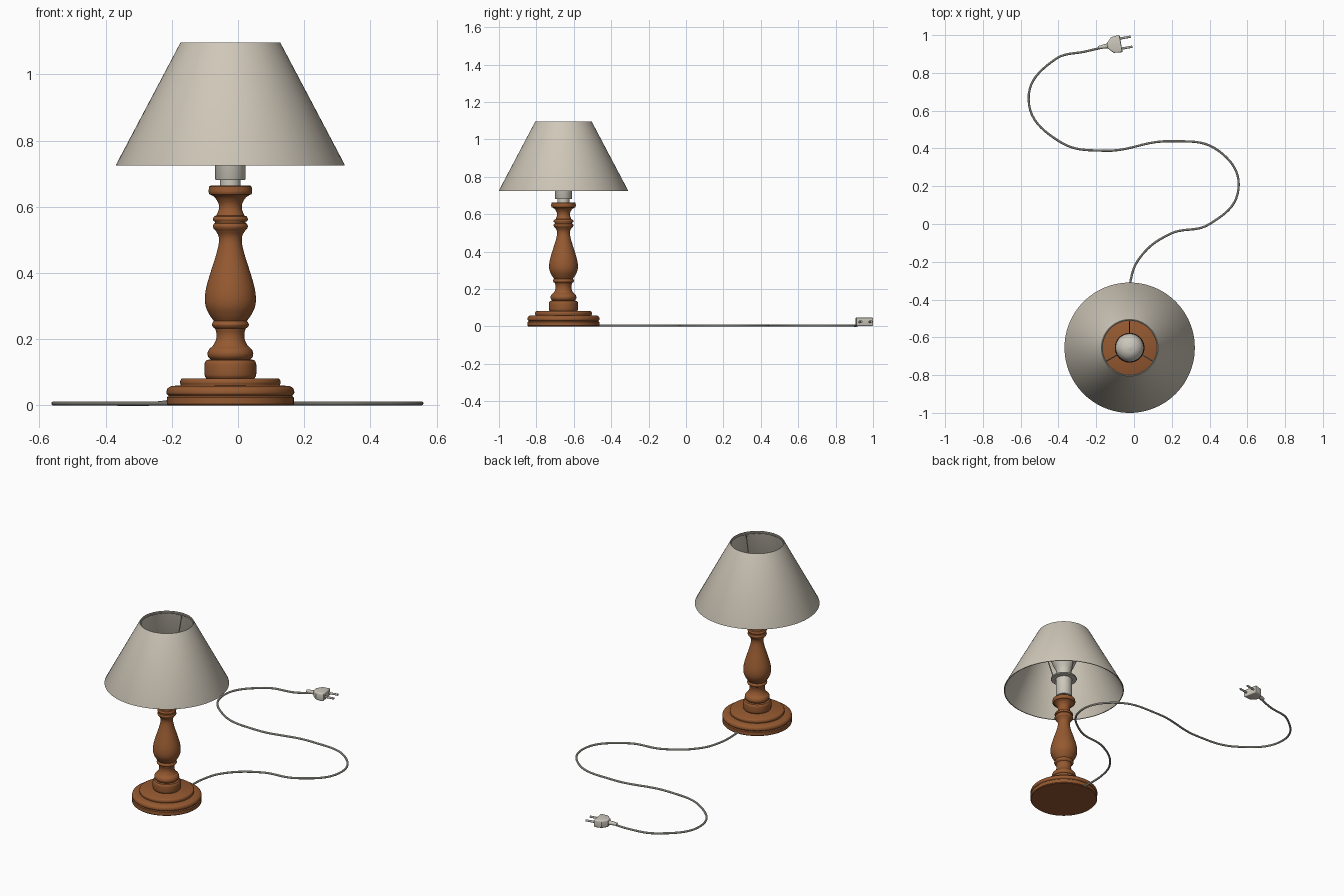
import bpy, bmesh, math
from mathutils import Vector, Matrix

cube = bpy.data.objects.get("Cube")
if cube:
    bpy.data.objects.remove(cube, do_unlink=True)

LAMP = Vector((-0.023, -0.655, 0))


def material(name, rgb):
    m = bpy.data.materials.new(name)
    m.use_nodes = True
    m.diffuse_color = (*rgb, 1)
    m.node_tree.nodes["Principled BSDF"].inputs["Base Color"].default_value = (*rgb, 1)
    return m


WOOD = material("warm wood", (0.30, 0.10, 0.03))
FABRIC = material("cream fabric", (0.62, 0.57, 0.48))
WHITE = material("off white plastic", (0.60, 0.57, 0.50))
METAL = material("grey metal", (0.45, 0.43, 0.39))


def finish(ob, mat, angle=35):
    """Give an object its colour and smooth shading with sharp edges kept."""
    ob.data.materials.append(mat)
    bpy.ops.object.select_all(action='DESELECT')
    bpy.context.view_layer.objects.active = ob
    ob.select_set(True)
    if ob.type == 'CURVE':
        bpy.ops.object.convert(target='MESH')
    bpy.ops.object.shade_smooth_by_angle(angle=math.radians(angle))
    return ob


def link(name, data):
    ob = bpy.data.objects.new(name, data)
    bpy.context.collection.objects.link(ob)
    return ob


def mesh_object(name, bm):
    bmesh.ops.recalc_face_normals(bm, faces=bm.faces)
    me = bpy.data.meshes.new(name)
    bm.to_mesh(me)
    bm.free()
    return link(name, me)


def rounded(pts, steps=5):
    """Smooth a run of profile points with a spline through them."""
    p = [Vector(q) for q in pts]
    p = [2 * p[0] - p[1]] + p + [2 * p[-1] - p[-2]]
    out = []
    for a, b, c, d in zip(p, p[1:], p[2:], p[3:]):
        for i in range(steps):
            t = i / steps
            out.append(0.5 * (2 * b + (c - a) * t + (2 * a - 5 * b + 4 * c - d) * t * t
                              + (3 * b - a - 3 * c + d) * t ** 3))
    return out + [p[-2]]


def lathe(name, profile, mat, closed=False, segments=64):
    """Turn a profile of (radius, height) points around the lamp axis."""
    bm = bmesh.new()
    vs = [bm.verts.new((r, 0, z)) for r, z in profile]
    es = [bm.edges.new(pair) for pair in zip(vs, vs[1:])]
    if closed:
        es.append(bm.edges.new((vs[-1], vs[0])))
    bmesh.ops.spin(bm, geom=vs + es, cent=(0, 0, 0), axis=(0, 0, 1),
                   angle=math.tau, steps=segments)
    bmesh.ops.remove_doubles(bm, verts=bm.verts, dist=0.0001)
    ob = mesh_object(name, bm)
    ob.location = LAMP
    return finish(ob, mat)


def tube(name, pts, radius, mat, closed=False):
    """Sweep a round section along a smooth path."""
    cu = bpy.data.curves.new(name, 'CURVE')
    cu.dimensions = '3D'
    cu.bevel_depth = radius
    cu.bevel_resolution = 3
    cu.use_fill_caps = True
    cu.resolution_u = 10
    sp = cu.splines.new('BEZIER')
    sp.bezier_points.add(len(pts) - 1)
    sp.use_cyclic_u = closed
    for bp, co in zip(sp.bezier_points, pts):
        bp.co = co
        bp.handle_left_type = bp.handle_right_type = 'AUTO'
    return finish(link(name, cu), mat)


# Stepped round foot
foot = [(0, 0), (0.188, 0), (0.192, 0.004), (0.192, 0.024), (0.187, 0.028)]
foot += rounded([(0.187, 0.03), (0.193, 0.037), (0.19, 0.051), (0.178, 0.059)])
foot += [(0.15, 0.06)]
foot += rounded([(0.15, 0.062), (0.152, 0.07), (0.149, 0.079), (0.144, 0.082)])
foot += [(0, 0.082)]
lathe("foot", foot, WOOD)

# Turned column, built from rings, coves, the vase and the top cap
column = [(0, 0.08), (0.07, 0.08)]
for run in (
    [(0.073, 0.082), (0.078, 0.093), (0.078, 0.125), (0.072, 0.137)],
    [(0.060, 0.139), (0.067, 0.147), (0.069, 0.158), (0.064, 0.17), (0.053, 0.18),
     (0.044, 0.197), (0.042, 0.215), (0.046, 0.232)],
    [(0.052, 0.236), (0.056, 0.244), (0.052, 0.253)],
    [(0.050, 0.255), (0.062, 0.272), (0.074, 0.297), (0.077, 0.325), (0.072, 0.36),
     (0.058, 0.408), (0.043, 0.455), (0.035, 0.49), (0.036, 0.512), (0.046, 0.53)],
    [(0.050, 0.533), (0.053, 0.541), (0.050, 0.549)],
    [(0.046, 0.551), (0.046, 0.555)],
    [(0.050, 0.556), (0.053, 0.563), (0.049, 0.571)],
    [(0.042, 0.574), (0.035, 0.593), (0.036, 0.61), (0.046, 0.627), (0.058, 0.636)],
    [(0.063, 0.637), (0.066, 0.646), (0.064, 0.661)],
):
    column += rounded(run)
column += [(0.06, 0.664), (0, 0.664)]
lathe("column", column, WOOD)

# Bulb holder with its flat collar
lathe("bulb_holder", [(0, 0.66), (0.031, 0.66), (0.031, 0.681), (0.044, 0.681),
                      (0.046, 0.684), (0.046, 0.795), (0.073, 0.795), (0.075, 0.799),
                      (0.073, 0.805), (0.042, 0.805), (0.040, 0.835), (0, 0.835)], WHITE)

# Pear-shaped bulb
lathe("bulb", rounded([(0.040, 0.83), (0.047, 0.86), (0.066, 0.90), (0.075, 0.935),
                       (0.065, 0.975), (0.038, 1.0), (0, 1.01)]), WHITE)

# Thin conical shade, open at both ends
lathe("shade", [(0.345, 0.724), (0.345, 0.728), (0.154, 1.09), (0.150, 1.097),
                (0.146, 1.097), (0.146, 1.091), (0.338, 0.728), (0.340, 0.724)],
      FABRIC, closed=True, segments=96)

# Wire carrier: a top ring and three struts from the collar
tube("carrier_ring", [LAMP + Vector((0.145 * math.cos(a), 0.145 * math.sin(a), 1.085))
                      for a in (i * math.tau / 12 for i in range(12))], 0.003, METAL, True)
for i in range(3):
    a = math.radians(90 + 120 * i)
    out = Vector((math.cos(a), math.sin(a), 0))
    tube(f"carrier_strut_{i + 1}", [LAMP + out * r + Vector((0, 0, z))
                                    for r, z in ((0.06, 0.802), (0.146, 1.085))], 0.003, METAL)

# Winding cable lying on the floor, lifted at the plug
path = [(-0.023, -0.5), (-0.018, -0.30), (0.03, -0.18), (0.19, -0.053), (0.40, 0),
        (0.553, 0.185), (0.45, 0.386), (0.19, 0.438), (-0.155, 0.388), (-0.40, 0.44),
        (-0.558, 0.66), (-0.42, 0.87), (-0.25, 0.915)]
tube("cable", [(x, y, 0.006) for x, y in path] + [(-0.14, 0.94, 0.024)], 0.006, WHITE)

# Plug, laid out along its own x axis and then turned into place
PLUG = Matrix.Translation((-0.10, 0.95, 0.025)) @ Matrix.Rotation(math.radians(10), 4, 'Z')

half = [(-0.042, 0.014), (-0.034, 0.022), (-0.015, 0.042), (0.024, 0.046), (0.032, 0.044)]
outline = half + [(x, -y) for x, y in reversed(half)]
bm = bmesh.new()
face = bm.faces.new([bm.verts.new((x, y, -0.023)) for x, y in outline])
ext = bmesh.ops.extrude_face_region(bm, geom=[face])
bmesh.ops.translate(bm, vec=(0, 0, 0.046),
                    verts=[v for v in ext["geom"] if isinstance(v, bmesh.types.BMVert)])
rims = [e for e in bm.edges if abs(e.verts[0].co.z - e.verts[1].co.z) < 0.001]
bmesh.ops.bevel(bm, geom=rims, offset=0.007, segments=3, profile=0.5, affect='EDGES')
body = mesh_object("plug_body", bm)
body.matrix_world = PLUG
finish(body, WHITE)


def plug_rod(name, x0, x1, y, r0, r1, mat):
    bm = bmesh.new()
    bmesh.ops.create_cone(bm, cap_ends=True, segments=20, radius1=r0, radius2=r1, depth=x1 - x0)
    ob = mesh_object(name, bm)
    ob.matrix_world = (PLUG @ Matrix.Translation(((x0 + x1) / 2, y, 0))
                       @ Matrix.Rotation(math.pi / 2, 4, 'Y'))
    finish(ob, mat)


plug_rod("plug_sleeve", -0.09, -0.035, 0, 0.008, 0.014, WHITE)
for side, y in (("left", 0.027), ("right", -0.027)):
    plug_rod(f"plug_pin_{side}", 0.025, 0.088, y, 0.006, 0.006, METAL)
